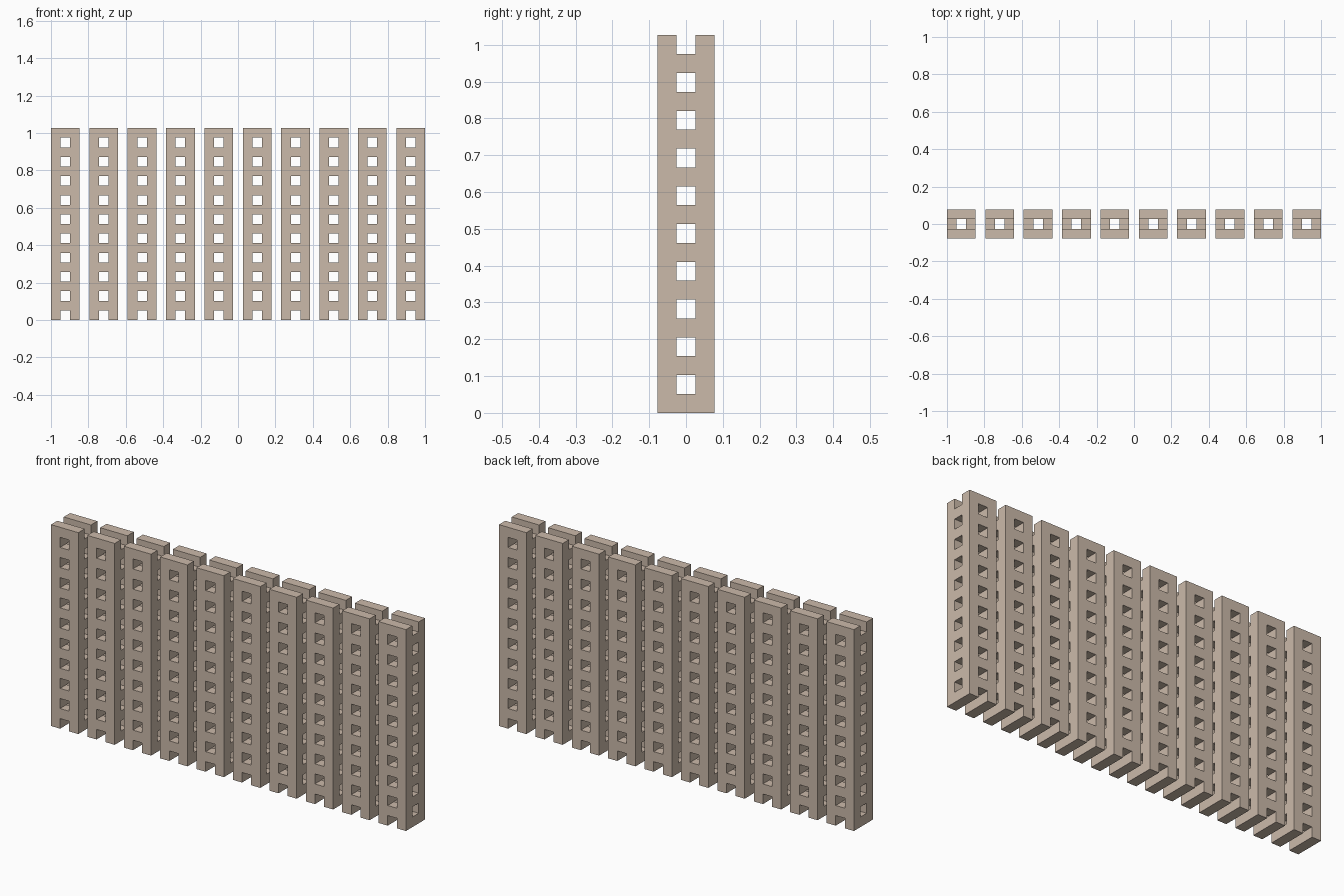
import bpy, bmesh
from mathutils import Matrix, Vector

if "Cube" in bpy.data.objects:
    bpy.data.objects.remove(bpy.data.objects["Cube"])

U = 2 / 39            # block thickness; blocks are 3U long, towers 4U apart
TOWERS, LAYERS = 10, 20

wood = bpy.data.materials.new("pale_wood")
wood.diffuse_color = (0.60, 0.49, 0.40, 1)
wood.use_nodes = True
wood.node_tree.nodes["Principled BSDF"].inputs["Base Color"].default_value = wood.diffuse_color


def add_block(bm, centre, size):
    m = Matrix.Translation(centre) @ Matrix.Diagonal((*size, 1))
    bmesh.ops.create_cube(bm, size=1, matrix=m)


# One tower: pairs of blocks crossing at right angles layer by layer
bm = bmesh.new()
for layer in range(LAYERS):
    z = (layer + 0.5) * U
    for side in (-U, U):
        if layer % 2 == 0:
            add_block(bm, Vector((side, 0, z)), (U, 3 * U, U))
        else:
            add_block(bm, Vector((0, side, z)), (3 * U, U, U))
mesh = bpy.data.meshes.new("block_tower")
bm.to_mesh(mesh)
bm.free()
mesh.materials.append(wood)

# Row of towers
for i in range(TOWERS):
    tower = bpy.data.objects.new(f"block_tower_{i + 1}", mesh)
    tower.location.x = (i - (TOWERS - 1) / 2) * 4 * U
    bpy.context.collection.objects.link(tower)
